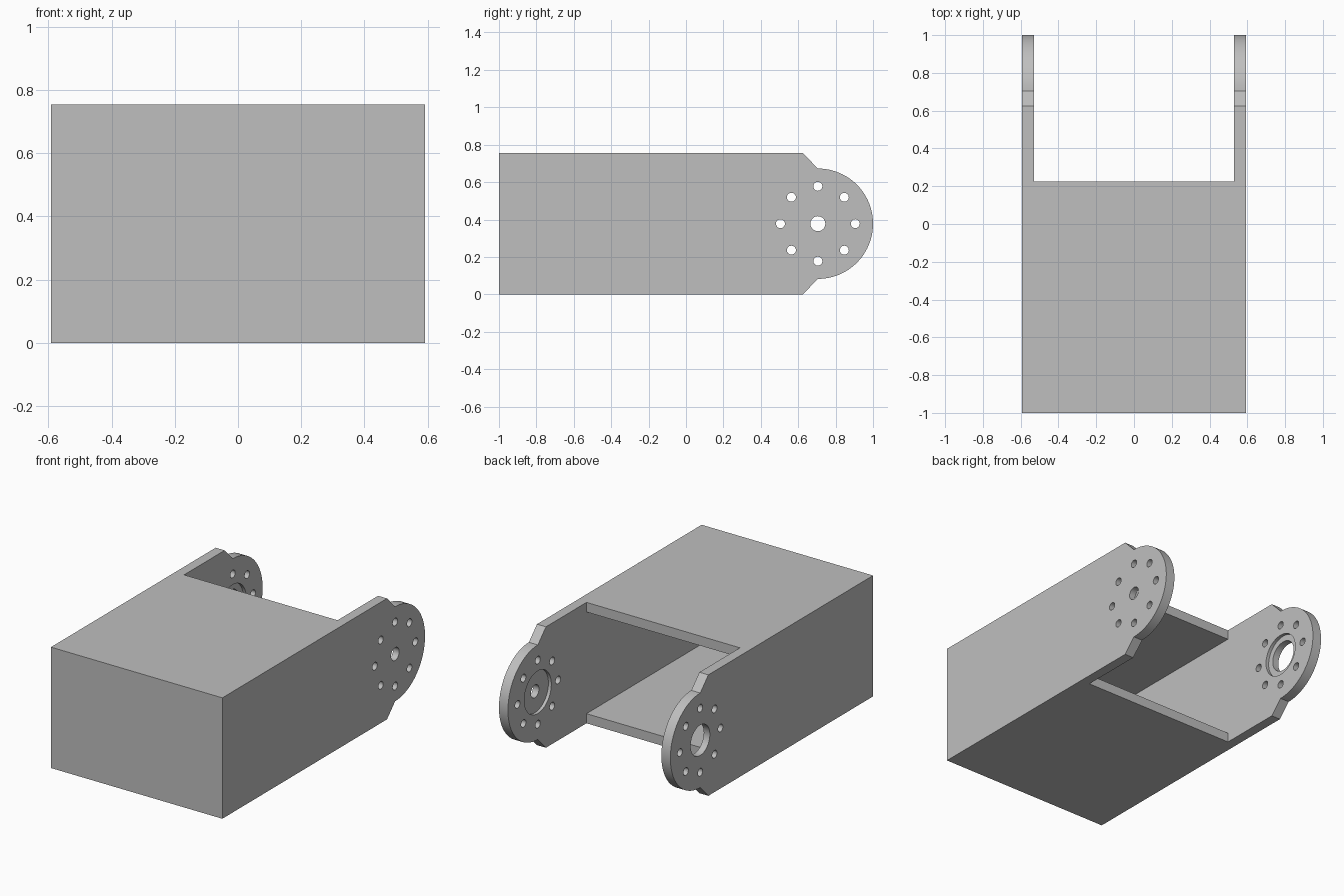
import bpy
import bmesh
from math import cos, sin, pi
from mathutils import Matrix, Vector

cube = bpy.data.objects.get("Cube")
if cube:
    bpy.data.objects.remove(cube, do_unlink=True)

# Main dimensions
HALF_W, INNER_W, HEIGHT, WALL = 0.592, 0.53, 0.755, 0.06
PIVOT_Y, PIVOT_Z, EAR_R = 0.705, HEIGHT / 2, 0.295
SHOULDER_Y, DECK_END = 0.625, 0.225

grey = bpy.data.materials.new("plain_grey")
grey.use_nodes = True
colour = (0.52, 0.52, 0.52, 1)
grey.diffuse_color = colour
grey.node_tree.nodes["Principled BSDF"].inputs["Base Color"].default_value = colour


def add_object(name, bm):
    bmesh.ops.recalc_face_normals(bm, faces=bm.faces)
    mesh = bpy.data.meshes.new(name)
    bm.to_mesh(mesh)
    bm.free()
    mesh.materials.append(grey)
    obj = bpy.data.objects.new(name, mesh)
    bpy.context.collection.objects.link(obj)
    return obj


def box(name, low, high):
    bm = bmesh.new()
    low, high = Vector(low), Vector(high)
    bmesh.ops.create_cube(bm, size=1, matrix=Matrix.Translation((low + high) / 2)
                          @ Matrix.Diagonal((high - low).to_4d()))
    return add_object(name, bm)


def drill(name, x0, x1, radius, centres, segments):
    """Cylinders along x at each (y, z) centre."""
    bm = bmesh.new()
    for y, z in centres:
        place = Matrix.Translation(((x0 + x1) / 2, y, z)) @ Matrix.Rotation(pi / 2, 4, "Y")
        bmesh.ops.create_cone(bm, cap_ends=True, segments=segments, radius1=radius,
                              radius2=radius, depth=x1 - x0, matrix=place)
    return add_object(name, bm)


def cut(target, cutter):
    cutter.hide_render = True
    mod = target.modifiers.new(cutter.name, "BOOLEAN")
    mod.operation, mod.solver, mod.object = "DIFFERENCE", "EXACT", cutter
    bpy.context.view_layer.objects.active = target
    bpy.ops.object.modifier_apply(modifier=mod.name)
    bpy.data.objects.remove(cutter, do_unlink=True)


# Side silhouette with rounded ear, extruded across the full width
arc = [(PIVOT_Y + EAR_R * cos(a), PIVOT_Z + EAR_R * sin(a))
       for a in (-pi / 2 + pi * i / 48 for i in range(49))]
outline = [(-1, 0), (SHOULDER_Y, 0)] + arc + [(SHOULDER_Y, HEIGHT), (-1, HEIGHT)]
bm = bmesh.new()
side = bm.faces.new([bm.verts.new((-HALF_W, y, z)) for y, z in outline])
extruded = bmesh.ops.extrude_face_region(bm, geom=[side])["geom"]
bmesh.ops.translate(bm, vec=(2 * HALF_W, 0, 0),
                    verts=[v for v in extruded if isinstance(v, bmesh.types.BMVert)])
bracket = add_object("bracket", bm)

# Open slot between the ears, then the hollow behind the front wall
cut(bracket, box("slot_cutter", (-INNER_W, DECK_END, -1), (INNER_W, 2, 2)))
cut(bracket, box("cavity_cutter", (-INNER_W, -1 + WALL, WALL),
                 (INNER_W, DECK_END + 0.1, HEIGHT - WALL)))

# Ring of bolt holes through both ears
ring = [(PIVOT_Y + 0.2 * cos(i * pi / 4), PIVOT_Z + 0.2 * sin(i * pi / 4)) for i in range(8)]
cut(bracket, drill("bolt_cutter", -1, 1, 0.024, ring, 24))

# Centre holes: small on one ear, large on the other, both recessed inside
centre = [(PIVOT_Y, PIVOT_Z)]
cut(bracket, drill("small_hole_cutter", 0, 1, 0.04, centre, 32))
cut(bracket, drill("large_hole_cutter", -1, 0, 0.095, centre, 48))
RECESS = INNER_W + 0.02
cut(bracket, drill("recess_cutter", -RECESS, RECESS, 0.133, centre, 64))

# Smooth rims, sharp edges
bpy.ops.object.select_all(action="DESELECT")
bracket.select_set(True)
bpy.context.view_layer.objects.active = bracket
bpy.ops.object.shade_smooth_by_angle(angle=pi / 6)
